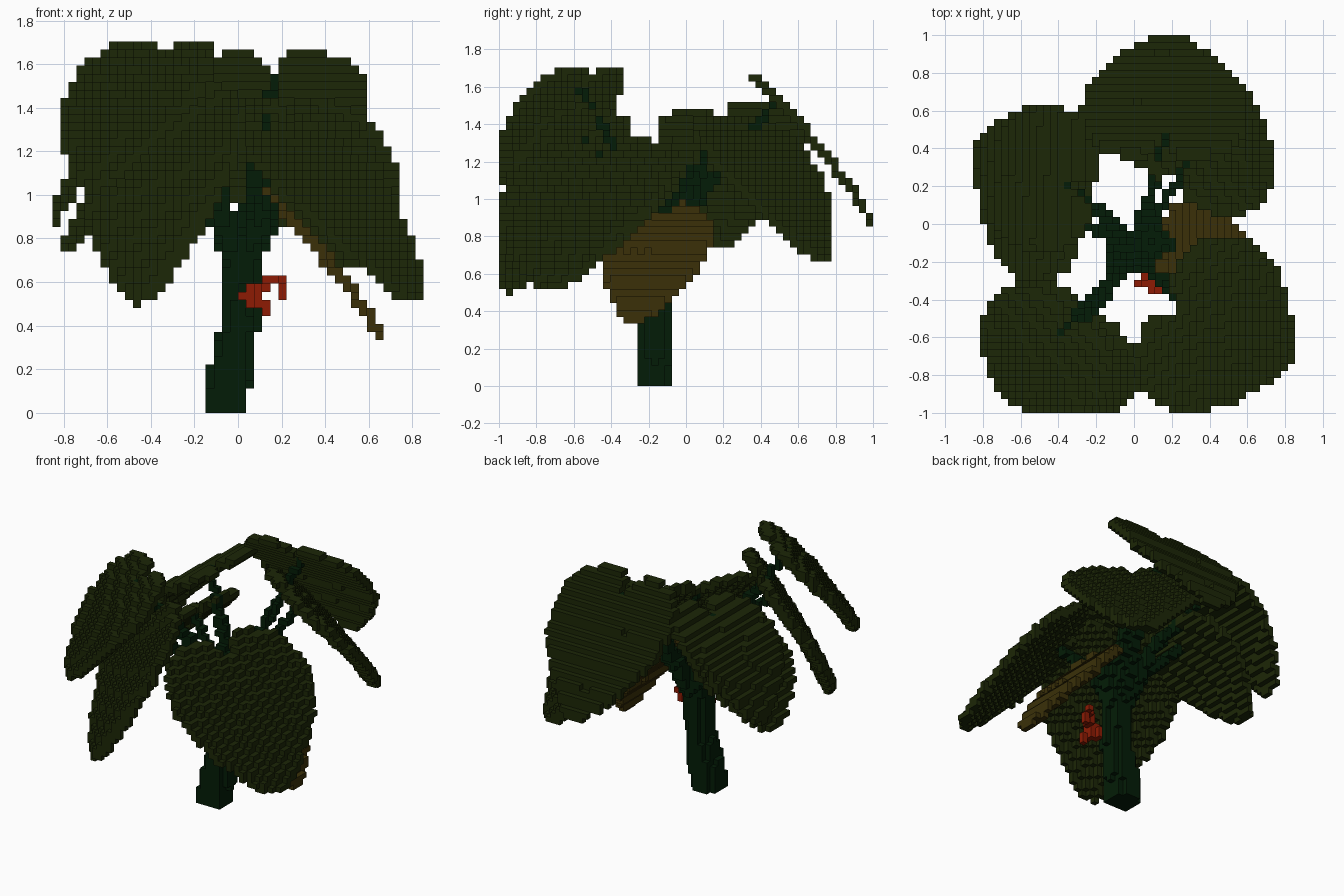
import bpy, math
from mathutils import Vector

if "Cube" in bpy.data.objects:
    bpy.data.objects.remove(bpy.data.objects["Cube"])

C = 2 / 54            # voxel edge length
LIMIT = ((-23, 22), (-27, 26), (0, 46))
taken = set()         # cells already used by an earlier part


def material(name, rgb):
    m = bpy.data.materials.new(name)
    m.diffuse_color = (*rgb, 1)
    m.use_nodes = True
    m.node_tree.nodes["Principled BSDF"].inputs["Base Color"].default_value = m.diffuse_color
    return m


LEAF = material("leaf green", (0.0115, 0.020, 0.002))
STEM = material("stem green", (0.001, 0.0115, 0.002))
DRY = material("dry leaf brown", (0.043, 0.030, 0.0025))
RED = material("flower red", (0.27, 0.011, 0.001))


def cell(p):
    return tuple(min(max(math.floor(p[i] / C), LIMIT[i][0]), LIMIT[i][1]) for i in range(3))


def voxel_object(name, cells, mat):
    """Turn a set of cells into a blocky mesh made of the exposed cube faces."""
    cells = cells - taken
    taken.update(cells)
    verts, faces = {}, []
    for c in cells:
        for axis in range(3):
            for side in (0, 1):
                n = list(c)
                n[axis] += 2 * side - 1
                if tuple(n) in cells:
                    continue
                a, b = (axis + 1) % 3, (axis + 2) % 3
                quad = []
                for da, db in ((0, 0), (1, 0), (1, 1), (0, 1)):
                    v = list(c)
                    v[axis] += side
                    v[a] += da
                    v[b] += db
                    quad.append(verts.setdefault(tuple(v), len(verts)))
                faces.append(quad if side else quad[::-1])
    mesh = bpy.data.meshes.new(name)
    mesh.from_pydata([tuple(k * C for k in v) for v in verts], [], faces)
    mesh.materials.append(mat)
    bpy.context.collection.objects.link(bpy.data.objects.new(name, mesh))


def tube(points, radii):
    """Cells inside a round tube that follows a path."""
    out = set()
    for i in range(len(points) - 1):
        p, q = Vector(points[i]), Vector(points[i + 1])
        steps = int((q - p).length / C * 3) + 2
        for s in range(steps + 1):
            t = s / steps
            m = p.lerp(q, t)
            r = radii[i] * (1 - t) + radii[i + 1] * t
            out.add(cell(m))
            k = int(r / C) + 1
            o = cell(m)
            for x in range(-k, k + 1):
                for y in range(-k, k + 1):
                    for z in range(-k, k + 1):
                        c = (o[0] + x, o[1] + y, o[2] + z)
                        if c[2] >= 0 and (Vector(c) * C + Vector((C, C, C)) / 2 - m).length <= r:
                            out.add(c)
    return out


# Heart-shaped outline: position along the leaf, relative half width
OUTLINE = [(-0.16, 0.46), (-0.1, 0.74), (0.0, 0.91), (0.13, 0.99), (0.27, 1.0), (0.5, 0.87),
           (0.7, 0.64), (0.85, 0.4), (0.95, 0.22), (1.0, 0.1)]


def half_width(u):
    for (a, wa), (b, wb) in zip(OUTLINE, OUTLINE[1:]):
        if a <= u <= b:
            return wa + (wb - wa) * (u - a) / (b - a)
    return 0


def leaf(base, tip, half, across, bulge=0.03):
    """Thin heart-shaped sheet from its notch to its tip."""
    base, tip = Vector(base), Vector(tip)
    axis = tip - base
    w = Vector(across)
    w = (w - axis * (w.dot(axis) / axis.length_squared)).normalized()
    n = axis.cross(w).normalized()
    if n.z < 0:
        n = -n
    out = set()
    for i in range(141):
        u = -0.16 + 1.16 * i / 140
        hw = half_width(u) * half
        notch = 0.03 - 0.35 * u if u < 0 else 0
        for j in range(-70, 71):
            v = half * j / 70
            if notch <= abs(v) <= hw:
                out.add(cell(base + axis * u + w * v + n * (bulge * 4 * u * (1 - u))))
    return out


# Trunk, leaning slightly to the right
trunk = tube([(-0.056, -0.17, 0.0), (-0.053, -0.17, 0.12), (-0.02, -0.17, 0.24), (0.01, -0.17, 0.42),
              (0.01, -0.15, 0.66), (0.1, -0.1, 0.9)], [0.104, 0.104, 0.1, 0.085, 0.085, 0.085])
voxel_object("trunk", trunk, STEM)

# Leaves: base notch, tip, half width, direction across the leaf, bulge
LEAVES = {
    "back": ((0.16, 0.46, 1.55), (0.18, 0.99, 0.88), 0.43, (1, 0, 0)),
    "back_right": ((0.26, 0.29, 1.34), (0.55, 0.73, 0.67), 0.43, (0.81, -0.59, 0)),
    "left_upper": ((-0.34, 0.2, 1.43), (-0.84, 0.36, 0.89), 0.37, (0.2, 0.95, 0.1), 0.07),
    "left_lower": ((-0.36, 0.03, 1.2), (-0.79, 0.17, 0.75), 0.36, (0.22, 0.97, 0)),
    "front_left_upper": ((-0.38, -0.56, 1.62), (-0.67, -0.92, 1.03), 0.38, (0.77, -0.64, 0)),
    "front_left_lower": ((-0.29, -0.53, 1.34), (-0.44, -0.96, 0.52), 0.42, (0.75, -0.66, 0)),
    "front_right": ((0.25, -0.46, 1.2), (0.81, -0.73, 0.52), 0.48, (0.48, 0.87, 0)),
}

# Leaf stalks fan out from the top of the trunk
for name, spec in LEAVES.items():
    b = Vector(spec[0])
    start = Vector((0.01, -0.14, 0.64))
    mid = Vector((0.02 + 0.42 * b.x, -0.12 + 0.45 * (b.y + 0.12), 0.66 + 0.52 * (b.z - 0.66)))
    end = b + (Vector(spec[1]) - b) * 0.04
    voxel_object("stalk_" + name, tube([start, mid, end], [0.06, 0.037, 0.02]), STEM)
voxel_object("stalk_dry", tube([(0.03, -0.14, 0.7), (0.13, -0.12, 0.86), (0.2, -0.11, 0.93)],
                               [0.07, 0.06, 0.03]), STEM)

# Small red flower on the front right of the trunk
flower = tube([(0.05, -0.3, 0.52), (0.1, -0.33, 0.57), (0.14, -0.28, 0.6), (0.19, -0.22, 0.6),
               (0.19, -0.24, 0.53)], [0.04, 0.035, 0.02, 0.02, 0.01])
flower |= tube([(0.06, -0.31, 0.5), (0.11, -0.34, 0.49), (0.13, -0.34, 0.46)], [0.035, 0.025, 0.01])
voxel_object("flower", flower, RED)

for name, spec in LEAVES.items():
    voxel_object("leaf_" + name, leaf(*spec), LEAF)

# Hanging dry leaf under the right side
voxel_object("dry_leaf", leaf((0.24, -0.13, 0.9), (0.66, -0.29, 0.35), 0.28, (0.08, 0.98, -0.1), 0.015), DRY)
